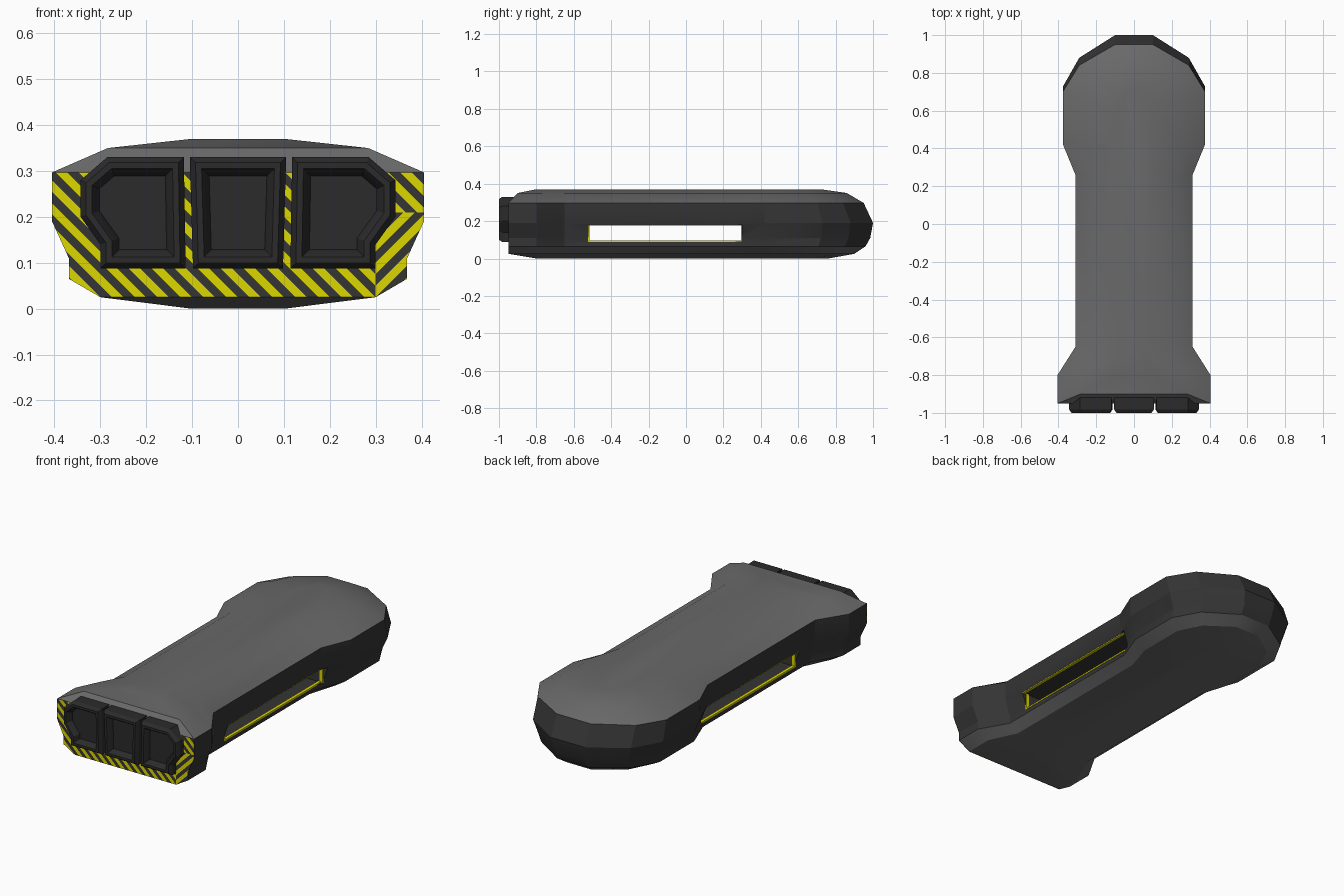
import bpy, bmesh, math
from mathutils import Vector

if "Cube" in bpy.data.objects:
    bpy.data.objects.remove(bpy.data.objects["Cube"])


def material(name, rgb):
    m = bpy.data.materials.new(name)
    m.diffuse_color = (*rgb, 1)
    m.use_nodes = True
    m.node_tree.nodes["Principled BSDF"].inputs["Base Color"].default_value = m.diffuse_color
    return m


GREY = material("shell grey", (0.14, 0.14, 0.14))
DARK = material("dark grey", (0.035, 0.035, 0.036))
BLACK = material("pad black", (0.024, 0.024, 0.025))
YELLOW = material("hazard yellow", (0.72, 0.68, 0.0))


def finish(bm, name, mats, smooth=None):
    me = bpy.data.meshes.new(name)
    bm.to_mesh(me)
    bm.free()
    ob = bpy.data.objects.new(name, me)
    bpy.context.collection.objects.link(ob)
    for m in mats:
        me.materials.append(m)
    if smooth:
        bpy.ops.object.select_all(action='DESELECT')
        ob.select_set(True)
        bpy.context.view_layer.objects.active = ob
        bpy.ops.object.shade_smooth_by_angle(angle=math.radians(smooth))
    return ob


def box(name, x, y, z, mats):
    bm = bmesh.new()
    bmesh.ops.create_cube(bm, size=1)
    for v in bm.verts:
        for i, (a, b) in enumerate((x, y, z)):
            v.co[i] = (a + b) / 2 + v.co[i] * (b - a)
    return finish(bm, name, mats)


# Body: plan outline stacked at several heights (z, width factor, back y, front y)
plan = [(.405, -.95), (.405, -.80), (.31, -.65), (.31, .26),
        (.375, .42), (.375, .73), (.29, .88), (.10, 1.0)]
levels = [(0, .25, .76, -.80), (.025, .74, .90, -.95), (.065, .91, .96, -.95),
          (.11, .91, .985, -.95), (.19, 1, 1.0, -.95), (.297, 1, .95, -.95),
          (.35, .70, .86, -.90), (.37, .25, .72, -.80)]


def map_y(y, back, front):
    if y > .4:
        return .4 + (y - .4) * (back - .4) / .6
    if y < -.65:
        return -.65 + (y + .65) * (front + .65) / -.30
    return y


bm = bmesh.new()
rings = []
for z, f, back, front in levels:
    half = [(x * f, map_y(y, back, front)) for x, y in plan]
    pts = half + [(-x, y) for x, y in reversed(half)]
    rings.append([bm.verts.new((x, y, z)) for x, y in pts])
n = len(rings[0])
for k in range(len(rings) - 1):
    a, b = rings[k], rings[k + 1]
    for i in range(n):
        j = (i + 1) % n
        face = bm.faces.new((a[i], a[j], b[j], b[i]))
        face.material_index = 1 if 2 <= k <= 4 else 0
bm.faces.new(rings[0][::-1])
bm.faces.new(rings[-1])
bmesh.ops.recalc_face_normals(bm, faces=bm.faces)
body = finish(bm, "body", [GREY, DARK])

# Slot right through the body from side to side
cutter = box("slot_cutter", (-.6, .6), (-.52, .30), (.09, .18), [GREY, DARK])
cutter.hide_render = True
for p in cutter.data.polygons:
    p.material_index = 1
mod = body.modifiers.new("slot", 'BOOLEAN')
mod.operation = 'DIFFERENCE'
mod.solver = 'EXACT'
mod.object = cutter
bpy.ops.object.select_all(action='DESELECT')
body.select_set(True)
bpy.context.view_layer.objects.active = body
bpy.ops.object.modifier_apply(modifier=mod.name)
bpy.data.objects.remove(cutter)
bpy.ops.object.shade_smooth_by_angle(angle=math.radians(22))

# Yellow trim round the slot mouths
for side, s in (("right", 1), ("left", -1)):
    def xs(a, b):
        return tuple(sorted((a * s, b * s)))
    box(f"slot_floor_trim_{side}", xs(.268, .284), (-.52, .30), (.088, .096), [YELLOW])
    box(f"slot_ceiling_trim_{side}", xs(.29, .306), (-.52, .30), (.176, .182), [YELLOW])
    box(f"slot_front_trim_{side}", xs(.268, .284), (-.523, -.515), (.09, .18), [YELLOW])
    box(f"slot_back_trim_{side}", xs(.275, .295), (.295, .303), (.09, .18), [YELLOW])


# Hazard stripes on the front face: flat plate sliced into diagonal bands
def stripes(name, outline, lean, period=.05):
    bm = bmesh.new()
    bm.faces.new([bm.verts.new((x, -.952, z)) for x, z in outline])
    normal = Vector((1, 0, lean))
    for i in range(-32, 33):
        bmesh.ops.bisect_plane(bm, geom=bm.verts[:] + bm.edges[:] + bm.faces[:],
                               plane_co=(i * period / 2, 0, 0), plane_no=normal)
    for f in bm.faces:
        c = f.calc_center_median()
        f.material_index = math.floor((c.x + lean * c.z) / (period / 2)) % 2
        f.normal_update()
        if f.normal.y > 0:
            f.normal_flip()
    finish(bm, name, [YELLOW, DARK])


stripes("stripes_left", [(-.405, .297), (-.405, .19), (-.368, .11), (-.368, .065),
                         (-.30, .025), (-.30, .297)], 1)
stripes("stripes_middle", [(-.30, .025), (.30, .025), (.30, .297), (-.30, .297)], 1)
stripes("stripes_right_top", [(.30, .21), (.405, .21), (.405, .297), (.30, .297)], 1)
stripes("stripes_right_low", [(.30, .025), (.368, .065), (.368, .11), (.405, .19),
                              (.405, .21), (.30, .21)], -1)


# Front pads: raised blocks with a rounded rim and a sunken panel
def pad(name, outline):
    bm = bmesh.new()
    face = bm.faces.new([bm.verts.new((x, -.90, z)) for x, z in outline])
    face.normal_update()
    if face.normal.y > 0:
        face.normal_flip()
    ext = bmesh.ops.extrude_face_region(bm, geom=[face])
    for v in [g for g in ext["geom"] if isinstance(g, bmesh.types.BMVert)]:
        v.co.y = -.982
    bmesh.ops.recalc_face_normals(bm, faces=bm.faces)
    front = min(bm.faces, key=lambda f: f.calc_center_median().y)
    for thick, y in ((.012, -1.0), (.013, -1.0), (.010, -.985), (.006, -.968)):
        bmesh.ops.inset_region(bm, faces=[front], thickness=thick, use_even_offset=True)
        for v in front.verts:
            v.co.y = y
    bm.normal_update()
    finish(bm, name, [BLACK], 25)


side_pad = [(.118, .33), (.285, .33), (.343, .28), (.343, .20),
            (.30, .14), (.30, .088), (.114, .088)]
pad("pad_middle", [(-.105, .33), (.105, .33), (.098, .088), (-.098, .088)])
pad("pad_right", side_pad)
pad("pad_left", [(-x, z) for x, z in side_pad])
